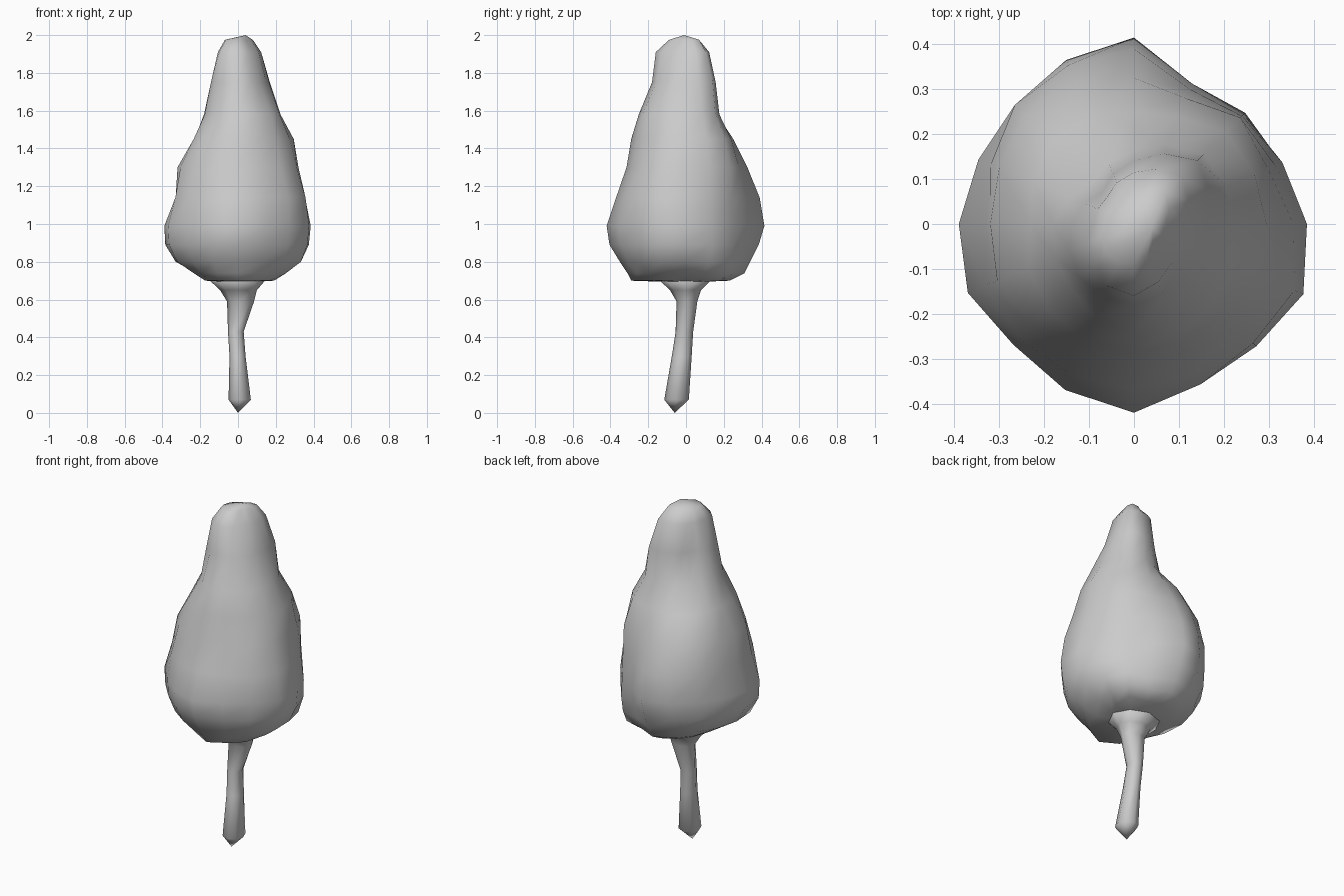
import bpy, bmesh, math

def loft(name, rings, bottom, top):
    """Skin stacked rings of points and close both ends with a pole."""
    bm = bmesh.new()
    loops = [[bm.verts.new(p) for p in ring] for ring in rings]
    n = len(loops[0])
    for a, b in zip(loops, loops[1:]):
        for i in range(n):
            j = (i + 1) % n
            bm.faces.new((a[i], a[j], b[j], b[i]))
    lo, hi = bm.verts.new(bottom), bm.verts.new(top)
    for i in range(n):
        j = (i + 1) % n
        bm.faces.new((loops[0][j], loops[0][i], lo))
        bm.faces.new((loops[-1][i], loops[-1][j], hi))
    bmesh.ops.recalc_face_normals(bm, faces=bm.faces[:])
    for f in bm.faces:
        f.smooth = True
    me = bpy.data.meshes.new(name)
    bm.to_mesh(me)
    bm.free()
    ob = bpy.data.objects.new(name, me)
    bpy.context.collection.objects.link(ob)
    return ob

# Crown: height, then radius every 45 degrees starting at +x
crown = [
    (0.70, .15, .26, .23, .18, .14, .22, .29, .24),
    (0.74, .24, .32, .31, .25, .22, .27, .31, .28),
    (0.80, .33, .34, .34, .33, .33, .34, .35, .35),
    (0.89, .375, .35, .385, .37, .385, .375, .405, .375),
    (0.99, .385, .345, .415, .375, .39, .38, .42, .385),
    (1.14, .355, .34, .39, .375, .33, .36, .37, .375),
    (1.30, .32, .335, .325, .34, .32, .32, .315, .325),
    (1.45, .295, .29, .25, .26, .23, .27, .29, .285),
    (1.58, .225, .22, .165, .13, .18, .20, .25, .25),
    (1.75, .165, .20, .14, .10, .14, .17, .18, .16),
    (1.91, .115, .15, .115, .085, .09, .14, .16, .12),
    (1.975, .07, .10, .05, .045, .06, .09, .09, .06),
]
# Bulges and dents of the in-between directions, fading out upward
bulge = (.98, .89, 1.0, .98, 1.04, 1.0, .96, 1.06)
rings = []
for z, *radii in crown:
    fade = min(1, max(0, (1.6 - z) / 0.4))
    ring = []
    for k in range(16):
        r = radii[k // 2]
        if k % 2:
            r = (r + radii[(k // 2 + 1) % 8]) / 2 * (1 + fade * (bulge[k // 2] - 1))
        a = k * math.pi / 8
        ring.append((r * math.cos(a), r * math.sin(a), z))
    rings.append(ring)
loft("crown", rings, (0, 0, .69), (.04, -.01, 2.0))

# Trunk: height, x range, y range
trunk = [
    (0.07, -.05, .068, -.115, .015),
    (0.30, -.045, .04, -.075, .03),
    (0.43, -.053, .03, -.055, .038),
    (0.59, -.058, .085, -.05, .06),
    (0.65, -.095, .10, -.085, .08),
    (0.72, -.17, .16, -.16, .15),
]
rings = []
for z, x0, x1, y0, y1 in trunk:
    rings.append([((x0 + x1) / 2 + (x1 - x0) / 2 * math.cos(k * math.pi / 4),
                   (y0 + y1) / 2 + (y1 - y0) / 2 * math.sin(k * math.pi / 4), z)
                  for k in range(8)])
loft("trunk", rings, (0, -.06, 0), (0, 0, .76))
